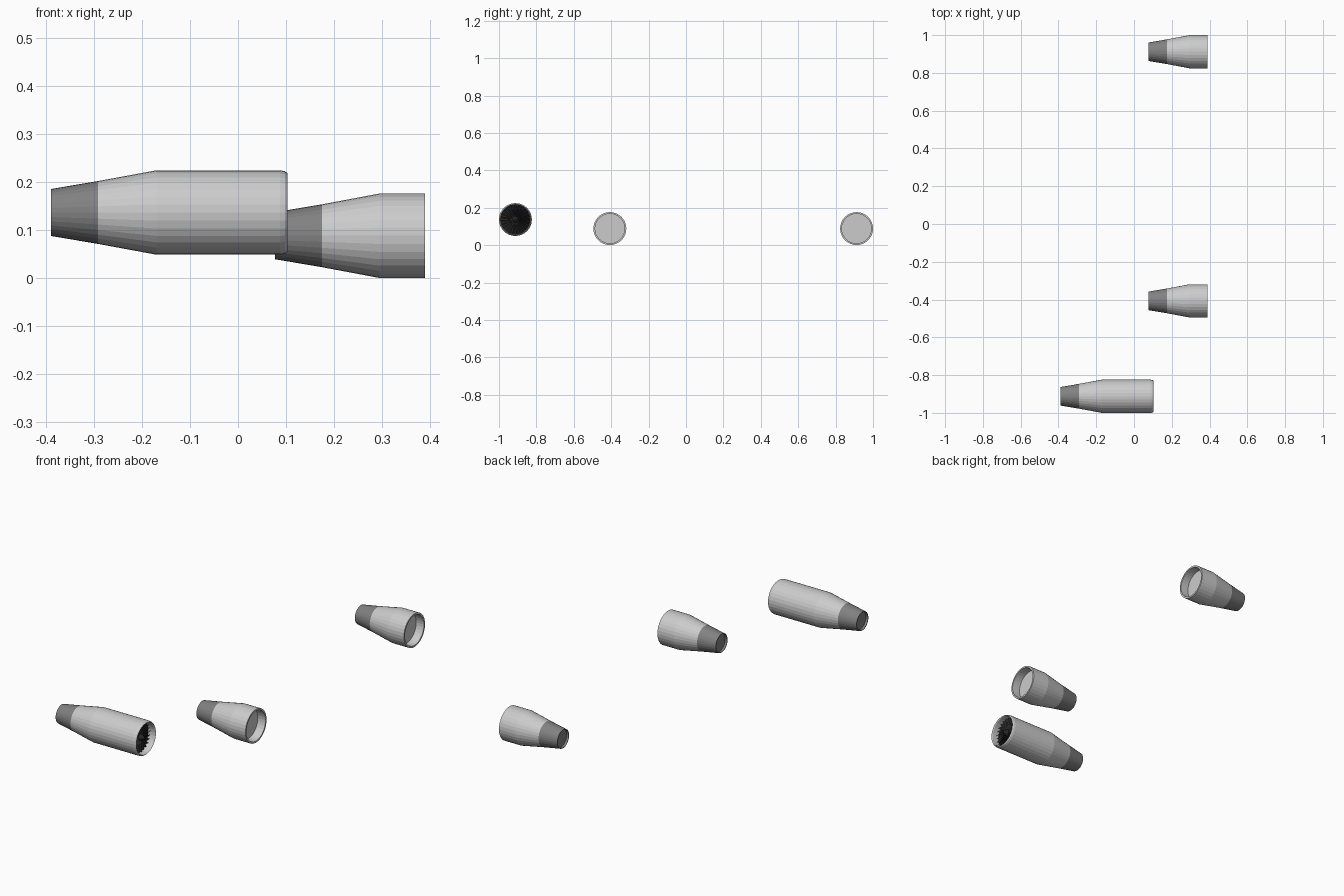
import bpy, bmesh, math
from mathutils import Matrix

if "Cube" in bpy.data.objects:
    bpy.data.objects.remove(bpy.data.objects["Cube"])

SEG = 32


def material(name, v):
    m = bpy.data.materials.new(name)
    m.diffuse_color = (v, v, v, 1)
    m.use_nodes = True
    m.node_tree.nodes["Principled BSDF"].inputs["Base Color"].default_value = m.diffuse_color
    return m


DARK = material("nozzle_grey", 0.22)
BLACK = material("fan_black", 0.02)


def finish(name, bm, loc, mat=None):
    bmesh.ops.remove_doubles(bm, verts=bm.verts, dist=1e-5)
    bmesh.ops.recalc_face_normals(bm, faces=bm.faces)
    me = bpy.data.meshes.new(name)
    bm.to_mesh(me)
    bm.free()
    ob = bpy.data.objects.new(name, me)
    ob.location = loc
    bpy.context.collection.objects.link(ob)
    if mat:
        me.materials.append(mat)
    return ob


def lathe(name, profile, loc, mat=None):
    """Spin an (x, radius) profile round the x axis."""
    bm = bmesh.new()
    vs = [bm.verts.new((x, 0, r)) for x, r in profile]
    es = [bm.edges.new(p) for p in zip(vs, vs[1:])]
    bmesh.ops.spin(bm, geom=vs + es, cent=(0, 0, 0), axis=(1, 0, 0),
                   angle=math.tau, steps=SEG)
    return finish(name, bm, loc, mat)


def nozzle(name, x, loc):
    # tapered exhaust with a shallow recessed end
    lathe(name, [(x + .098, .0655), (x, .049), (x, .046),
                 (x + .012, .046), (x + .012, 0)], loc, DARK)


def fan(name, x, loc, blades=24):
    # twisted blades round a pointed spinner
    bm = bmesh.new()
    for i in range(blades):
        rot = Matrix.Rotation(math.tau * i / blades, 4, 'X')
        pts = [(.004, -.002, .012), (-.004, .002, .012),
               (-.006, .007, .079), (.006, -.006, .079)]
        vs = [bm.verts.new(rot @ Matrix.Translation((x, 0, 0)) @ Matrix.Identity(4)
                           @ Matrix.Translation(p).to_translation()) for p in pts]
        bm.faces.new(vs)
    finish(name + "_blades", bm, loc, BLACK)
    lathe(name + "_spinner", [(x - .008, .018), (x, .018), (x + .018, .010),
                              (x + .026, 0)], loc, BLACK)
    lathe(name + "_backing", [(x - .008, .079), (x - .008, 0)], loc, BLACK)


# long engine with rounded intake lip and fan
loc = (0, -.912, .137)
lathe("long_engine_cowl", [(-.292, .0655), (-.17, .088), (.088, .088), (.098, .086),
                           (.103, .082), (.098, .079), (.06, .079)], loc)
nozzle("long_engine_nozzle", -.39, loc)
fan("long_engine_fan", .068, loc)

# two short engines with open, plain-walled fronts
for side, y in (("near", -.407), ("far", .912)):
    loc = (0, y, .0885)
    lathe(side + "_short_engine_cowl", [(.175, .0655), (.295, .088), (.39, .088),
                                        (.39, .079), (.345, .079), (.345, 0)], loc)
    nozzle(side + "_short_engine_nozzle", .077, loc)
